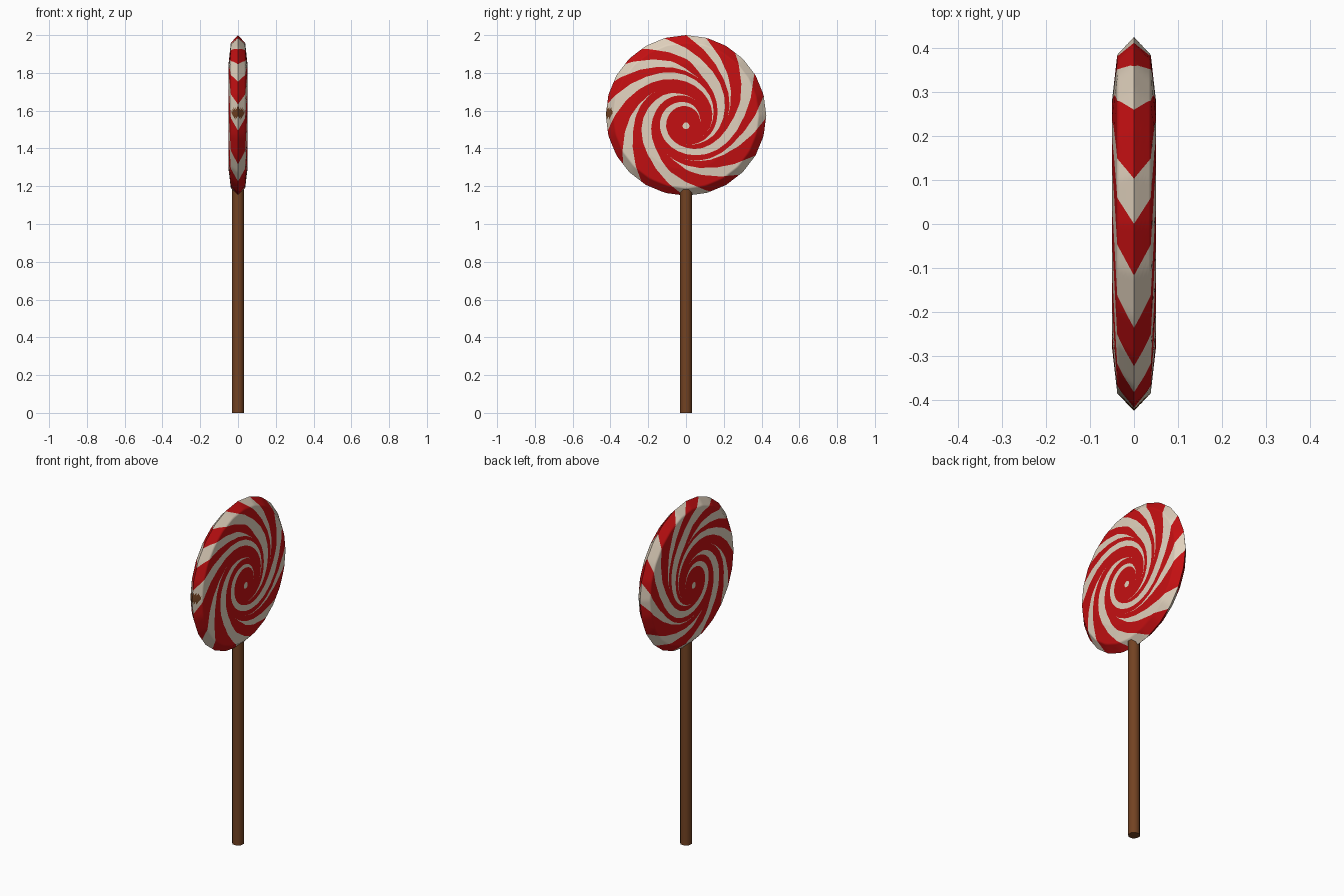
import bpy, bmesh, math
from mathutils import Vector

if "Cube" in bpy.data.objects:
    bpy.data.objects.remove(bpy.data.objects["Cube"])


def material(name, rgb):
    m = bpy.data.materials.new(name)
    m.diffuse_color = (*rgb, 1)
    m.use_nodes = True
    m.node_tree.nodes["Principled BSDF"].inputs["Base Color"].default_value = m.diffuse_color
    return m


red = material("candy red", (0.56, 0.005, 0.006))
cream = material("candy cream", (0.75, 0.64, 0.51))
brown = material("stick brown", (0.17, 0.055, 0.016))

R, CZ = 0.425, 1.575      # candy radius and centre height
SEG = 8                   # cells across each stripe

# Stripe edges in degrees (red start, red end, ...) at several radii
RIM = [14, 32, 52, 76, 90, 106, 124, 140, 155, 172, 191, 218, 236, 268, 288, 312, 330, 358]
MID = [-10, 20, 62, 80, 80, 100, 140, 152, 152, 165, 190, 222, 222, 255, 300, 325, 325, 350]
INNER = [-20, -5, 85, 95, 95, 120, 120, 152, 152, 177, 177, 222, 222, 277, 277, 325, 325, 340]
CORE = INNER[:1] + [40, 40] + INNER[3:]
STAGES = [(0.17, CORE), (0.24, INNER), (0.28, INNER), (0.42, MID), (0.5, MID), (0.72, RIM), (1.01, RIM)]
PROFILE = [(0.0, 0.05), (0.659, 0.05), (0.906, 0.038), (1.0, 0.0)]


def stripe_edges(u):
    for (u0, a), (u1, b) in zip(STAGES, STAGES[1:]):
        if u <= u1:
            t = min(max((u - u0) / (u1 - u0), 0), 1)
            t = t * t * (3 - 2 * t)
            return [p + (q - p) * t for p, q in zip(a, b)]


def half_thickness(u):
    for (u0, a), (u1, b) in zip(PROFILE, PROFILE[1:]):
        if u <= u1:
            return a + (b - a) * (u - u0) / (u1 - u0)
    return 0.0


def ring_points(u):
    """Points around one ring, twisted into a swirl."""
    edges = stripe_edges(u)
    edges.append(edges[0] + 360)
    twist = 1.5 * (1 / u - 1)
    step = math.tau / 24
    z0 = CZ - 0.06 * (1 - u) ** 2
    pts = []
    for a, b in zip(edges, edges[1:]):
        for k in range(SEG):
            th = math.radians(a + (b - a) * k / SEG) - twist
            r = u * R * math.cos(step / 2) / math.cos(th % step - step / 2)
            pts.append((r * math.cos(th), z0 + r * math.sin(th)))
    return pts


# Swirled candy disc, both faces sharing the rim
bm = bmesh.new()
inner_u = [0.17 + 0.33 * (i / 45) ** 1.3 for i in range(45)]
outer_u = [0.5 + 0.159 * i / 14 for i in range(14)] + [0.659 + 0.247 * i / 18 for i in range(18)]
radii = inner_u + outer_u + [0.906 + 0.094 * i / 8 for i in range(9)]
radii[-1] = 1.0
rings = [ring_points(u) for u in radii]
n = len(rings[0])
rim_verts = [bm.verts.new((0, y, z)) for y, z in rings[-1]]
centre_z = CZ - 0.06
for side in (1, -1):
    grid = [[bm.verts.new((side * half_thickness(u), y, z)) for y, z in pts]
            for u, pts in zip(radii[:-1], rings[:-1])] + [rim_verts]
    for i in range(len(grid) - 1):
        for j in range(n):
            k = (j + 1) % n
            loop = [grid[i][j], grid[i + 1][j], grid[i + 1][k], grid[i][k]]
            f = bm.faces.new(loop if side > 0 else loop[::-1])
            f.material_index = (j // SEG) % 2
            c = f.calc_center_median()
            if (c - Vector((c.x, -0.415, 1.59))).length < 0.028:
                f.material_index = 2            # stick-coloured spot on the rim
    # red core around a small cream dot
    dot = [bm.verts.new((side * 0.05, v.co.y * 0.25, centre_z + (v.co.z - centre_z) * 0.25))
           for v in grid[0]]
    for j in range(n):
        k = (j + 1) % n
        loop = [dot[j], grid[0][j], grid[0][k], dot[k]]
        bm.faces.new(loop if side > 0 else loop[::-1])
    f = bm.faces.new(dot if side > 0 else dot[::-1])
    f.material_index = 1
bmesh.ops.remove_doubles(bm, verts=bm.verts, dist=1e-6)
mesh = bpy.data.meshes.new("candy_disc")
bm.to_mesh(mesh)
bm.free()
candy = bpy.data.objects.new("candy_disc", mesh)
bpy.context.collection.objects.link(candy)
for m in (red, cream, brown):
    mesh.materials.append(m)

# Stick
bpy.ops.mesh.primitive_cylinder_add(vertices=8, radius=0.033, depth=1.22, location=(0, 0, 0.61),
                                    rotation=(0, 0, math.pi / 8))
stick = bpy.context.object
stick.name = "stick"
stick.data.materials.append(brown)

for ob in (candy, stick):
    bpy.ops.object.select_all(action='DESELECT')
    ob.select_set(True)
    bpy.context.view_layer.objects.active = ob
    bpy.ops.object.shade_smooth_by_angle(angle=math.radians(50))
